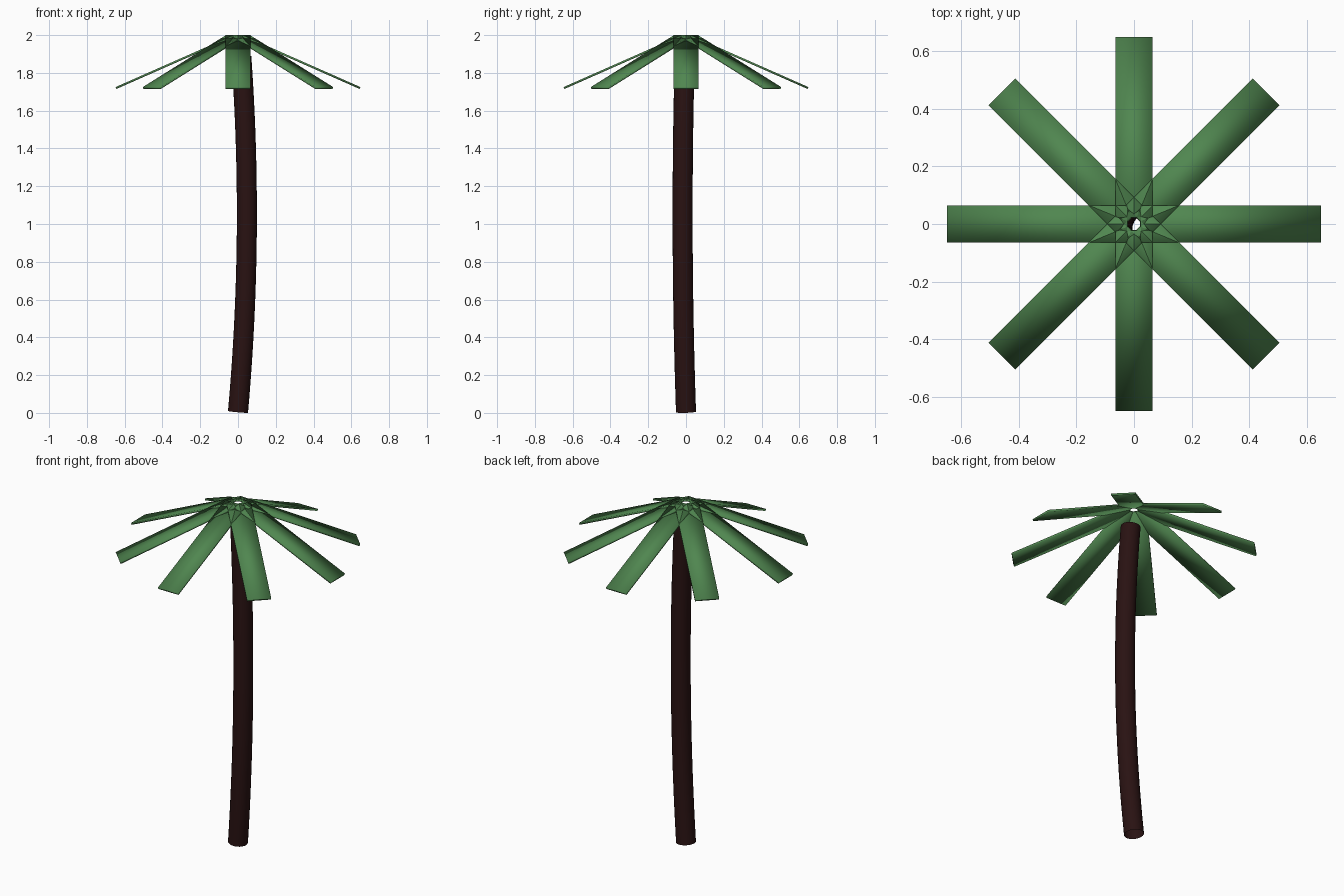
import bpy
import bmesh
from math import pi, cos, sin
from mathutils import Matrix

cube = bpy.data.objects.get("Cube")
if cube:
    bpy.data.objects.remove(cube, do_unlink=True)


def make_material(name, rgb):
    mat = bpy.data.materials.new(name)
    mat.use_nodes = True
    colour = (*rgb, 1)
    mat.diffuse_color = colour
    mat.node_tree.nodes["Principled BSDF"].inputs["Base Color"].default_value = colour
    return mat


def make_object(name, bm, mat):
    mesh = bpy.data.meshes.new(name)
    bmesh.ops.recalc_face_normals(bm, faces=bm.faces)
    for face in bm.faces:
        face.smooth = True
    bm.to_mesh(mesh)
    bm.free()
    mesh.materials.append(mat)
    obj = bpy.data.objects.new(name, mesh)
    bpy.context.collection.objects.link(obj)
    return obj


leaf_green = make_material("leaf green", (0.08, 0.24, 0.08))
bark_brown = make_material("dark bark", (0.022, 0.006, 0.006))

# Trunk: open tube swept along a gentle bow
RADIUS, SIDES, RINGS, HEIGHT, MIDDLE = 0.053, 24, 20, 1.88, 1.05
BOW_X, BOW_Y = 0.047, -0.018
bm = bmesh.new()
rings = []
for i in range(RINGS + 1):
    z = HEIGHT * i / RINGS
    u = (z - MIDDLE) / MIDDLE
    bow, slope = 1 - u * u, -2 * u / MIDDLE
    ring = []
    for j in range(SIDES):
        a = 2 * pi * j / SIDES
        dx, dy = RADIUS * cos(a), RADIUS * sin(a)
        # each ring stays square to the bow
        dz = -slope * (BOW_X * dx + BOW_Y * dy)
        ring.append(bm.verts.new((BOW_X * bow + dx, BOW_Y * bow + dy, z + 0.005 + dz)))
    rings.append(ring)
for low, high in zip(rings, rings[1:]):
    for j in range(SIDES):
        k = (j + 1) % SIDES
        bm.faces.new((low[j], low[k], high[k], high[j]))
make_object("trunk", bm, bark_brown)

# Fronds: eight thin sloping planks around a small central gap
HALF_WIDTH, THICKNESS, TILT = 0.065, 0.011, 0.415
INNER, OUTER = (0.025, 2.0), (0.648, 1.725)
drop_r, drop_z = THICKNESS * sin(TILT), THICKNESS * cos(TILT)
profile = [INNER, OUTER,
           (OUTER[0] - drop_r, OUTER[1] - drop_z),
           (INNER[0] - drop_r, INNER[1] - drop_z)]
for n in range(8):
    bm = bmesh.new()
    near = [bm.verts.new((r, -HALF_WIDTH, z)) for r, z in profile]
    far = [bm.verts.new((r, HALF_WIDTH, z)) for r, z in profile]
    bm.faces.new(near)
    bm.faces.new(far[::-1])
    for j in range(4):
        k = (j + 1) % 4
        bm.faces.new((near[j], far[j], far[k], near[k]))
    bmesh.ops.rotate(bm, verts=bm.verts, matrix=Matrix.Rotation(n * pi / 4, 3, "Z"))
    make_object(f"frond_{n + 1}", bm, leaf_green)
